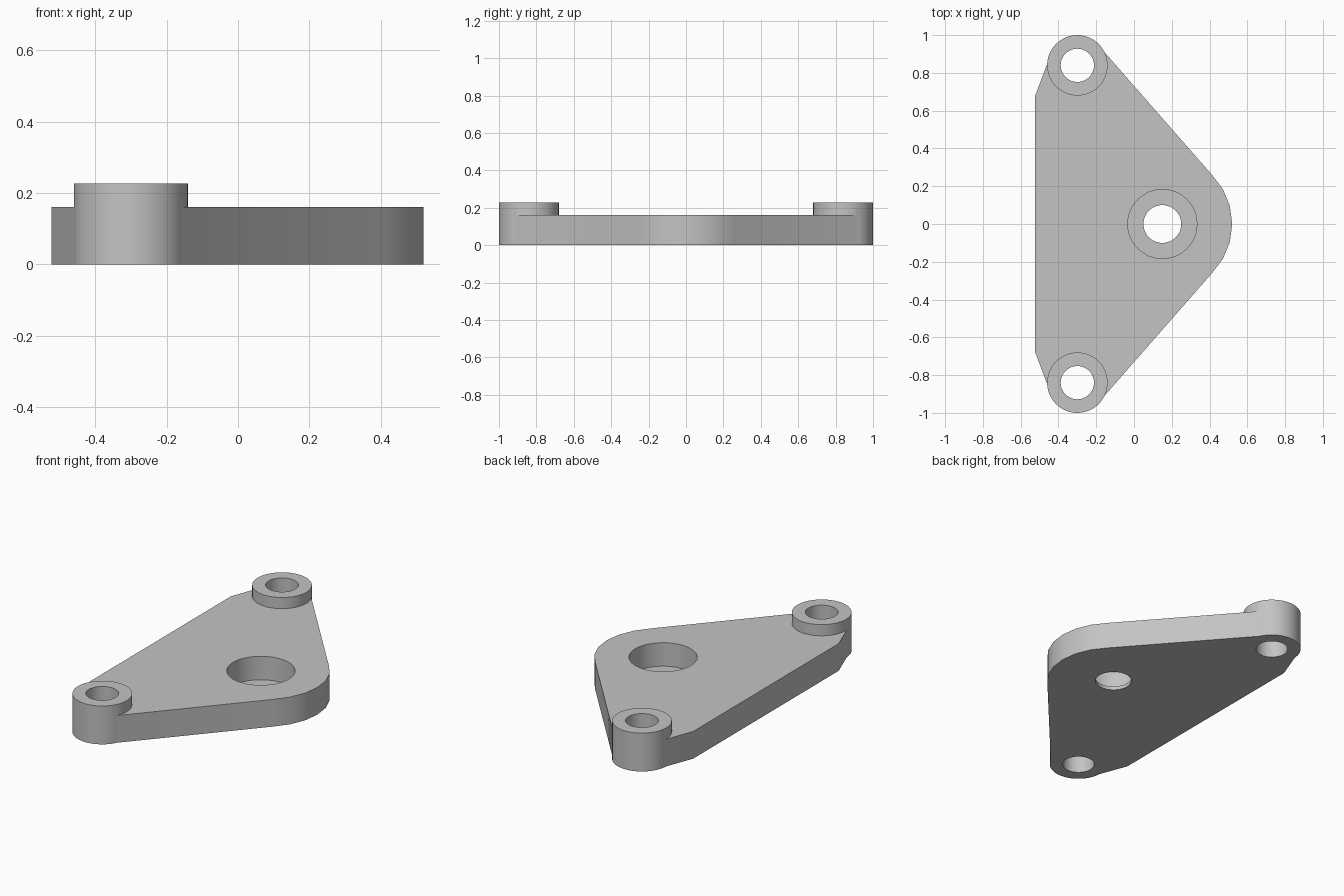
import bpy, bmesh
from math import sin, cos, radians, pi

if "Cube" in bpy.data.objects:
    bpy.data.objects.remove(bpy.data.objects["Cube"], do_unlink=True)

PLATE_H, BOSS_H, BOSS_R, BOLT_R = 0.161, 0.227, 0.16, 0.088
BOSS_X, BOSS_Y = -0.30, 0.84
PIVOT_X, NOSE_R = 0.15, 0.37

grey = bpy.data.materials.new("plain grey")
grey.use_nodes = True
colour = (0.55, 0.55, 0.55, 1)
grey.diffuse_color = colour
grey.node_tree.nodes["Principled BSDF"].inputs["Base Color"].default_value = colour


def prism(name, outline, z0, z1):
    """Extrude a counter-clockwise outline from z0 to z1."""
    bm = bmesh.new()
    base = bm.faces.new([bm.verts.new((x, y, z0)) for x, y in outline])
    top = bmesh.ops.extrude_face_region(bm, geom=[base])["geom"]
    bmesh.ops.translate(bm, vec=(0, 0, z1 - z0),
                        verts=[v for v in top if isinstance(v, bmesh.types.BMVert)])
    bmesh.ops.recalc_face_normals(bm, faces=bm.faces)
    mesh = bpy.data.meshes.new(name)
    bm.to_mesh(mesh)
    bm.free()
    mesh.materials.append(grey)
    obj = bpy.data.objects.new(name, mesh)
    bpy.context.collection.objects.link(obj)
    return obj


def circle(x, y, r, n=48):
    return [(x + r * cos(2 * pi * i / n), y + r * sin(2 * pi * i / n)) for i in range(n)]


def combine(target, tool, operation):
    mod = target.modifiers.new(operation.lower(), 'BOOLEAN')
    mod.operation, mod.solver, mod.object = operation, 'EXACT', tool
    bpy.context.view_layer.objects.active = target
    bpy.ops.object.modifier_apply(modifier=mod.name)
    bpy.data.objects.remove(tool, do_unlink=True)


# Triangular plate: rounded nose, then one side mirrored to the other
nose = [(PIVOT_X + NOSE_R * cos(radians(a)), NOSE_R * sin(radians(a)))
        for a in range(-45, 46, 15)]
side = [(-0.17, 0.925), (BOSS_X, BOSS_Y + 0.1), (-0.455, 0.86), (-0.523, 0.68)]
mirrored = [(x, -y) for x, y in reversed(side)]
plate = prism("mounting_plate", nose + side + mirrored, 0, PLATE_H)

# Raised bosses with through holes at both ends
for s in (-1, 1):
    combine(plate, prism("boss", circle(BOSS_X, s * BOSS_Y, BOSS_R), 0, BOSS_H), 'UNION')
for s in (-1, 1):
    combine(plate, prism("bolt_hole", circle(BOSS_X, s * BOSS_Y, BOLT_R), -0.1, 0.4), 'DIFFERENCE')

# Counterbored pivot hole
combine(plate, prism("counterbore", circle(PIVOT_X, 0, 0.183), 0.022, 0.4), 'DIFFERENCE')
combine(plate, prism("pivot_hole", circle(PIVOT_X, 0, 0.1), -0.1, 0.4), 'DIFFERENCE')

# Smooth curved walls, sharp rims
bpy.ops.object.select_all(action='DESELECT')
plate.select_set(True)
bpy.context.view_layer.objects.active = plate
bpy.ops.object.shade_smooth_by_angle(angle=radians(30))
